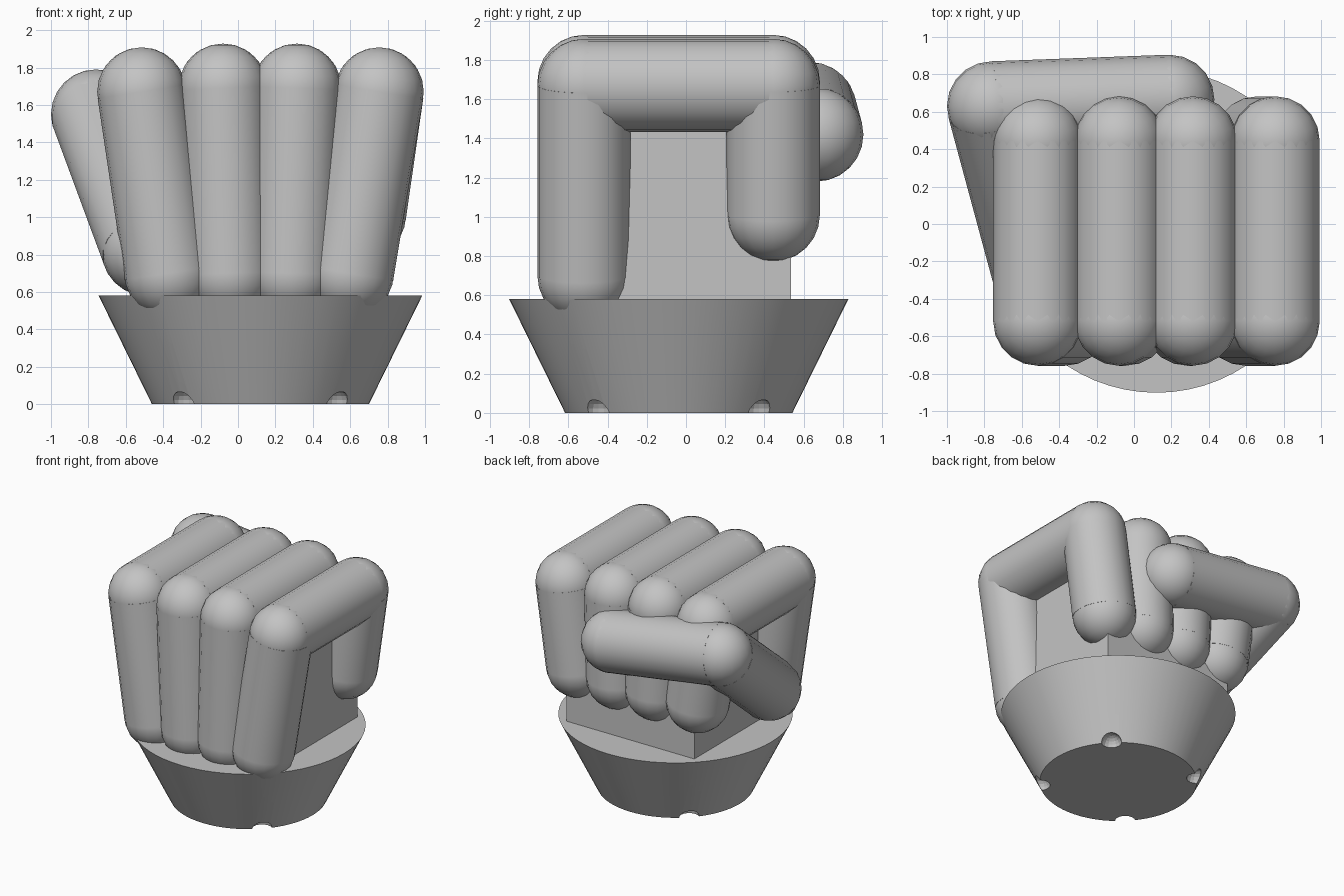
import bpy, bmesh
from math import cos, sin, pi
from mathutils import Vector, Matrix

if "Cube" in bpy.data.objects:
    bpy.data.objects.remove(bpy.data.objects["Cube"], do_unlink=True)

GREY = (0.55, 0.55, 0.55, 1)
mat = bpy.data.materials.new("plain_grey")
mat.use_nodes = True
mat.diffuse_color = GREY
mat.node_tree.nodes["Principled BSDF"].inputs["Base Color"].default_value = GREY


def make(name, bm, smooth=None):
    """Turn a bmesh into an object, optionally smooth shaded."""
    mesh = bpy.data.meshes.new(name)
    bm.to_mesh(mesh)
    bm.free()
    mesh.materials.append(mat)
    ob = bpy.data.objects.new(name, mesh)
    bpy.context.collection.objects.link(ob)
    if smooth:
        bpy.ops.object.select_all(action="DESELECT")
        ob.select_set(True)
        bpy.context.view_layer.objects.active = ob
        bpy.ops.object.shade_smooth_by_angle(angle=smooth)
    return ob


def limb(name, points, r):
    """Jointed limb: a ball at every point, a cylinder between neighbours."""
    bm = bmesh.new()
    points = [Vector(p) for p in points]
    for p in points:
        bmesh.ops.create_uvsphere(bm, u_segments=20, v_segments=12, radius=r,
                                  matrix=Matrix.Translation(p))
    for a, b in zip(points, points[1:]):
        turn = (b - a).to_track_quat("Z", "Y").to_matrix().to_4x4()
        bmesh.ops.create_cone(bm, segments=20, radius1=r, radius2=r,
                              depth=(b - a).length, cap_ends=True,
                              matrix=Matrix.Translation((a + b) / 2) @ turn)
    return make(name, bm, smooth=0.6)


# Tapered bowl base
CENTRE = Vector((0.12, -0.037, 0))
LOW, HIGH, RIM = 0.58, 0.865, 0.58
bm = bmesh.new()
bmesh.ops.create_cone(bm, segments=64, radius1=LOW, radius2=HIGH, depth=RIM,
                      cap_ends=True,
                      matrix=Matrix.Translation(CENTRE + Vector((0, 0, RIM / 2))))
bowl = make("bowl_base", bm, smooth=0.6)

# Four drainage notches around the foot of the bowl
bm = bmesh.new()
for i in range(4):
    a = pi / 4 + i * pi / 2
    spot = CENTRE + Vector((cos(a), sin(a), 0)) * LOW
    bmesh.ops.create_uvsphere(bm, u_segments=16, v_segments=10, radius=0.075,
                              matrix=Matrix.Translation(spot))
cutter = make("notch_cutter", bm)
cutter.hide_render = True
cutter.hide_set(True)
notch = bowl.modifiers.new("notches", "BOOLEAN")
notch.object = cutter
notch.solver = "EXACT"

# Palm block
x0, x1, y0, y1, z0, z1 = -0.45, 0.70, -0.5, 0.535, 0.56, 1.6
bm = bmesh.new()
bmesh.ops.create_cube(bm, size=1)
bmesh.ops.scale(bm, vec=(x1 - x0, y1 - y0, z1 - z0), verts=bm.verts)
bmesh.ops.translate(bm, vec=((x0 + x1) / 2, (y0 + y1) / 2, (z0 + z1) / 2),
                    verts=bm.verts)
make("palm", bm)

# Fingers: root x, knuckle x, tip x, knuckle height
FINGERS = {
    "index_finger": (-0.37, -0.515, -0.42, 1.67),
    "middle_finger": (-0.045, -0.08, -0.05, 1.69),
    "ring_finger": (0.285, 0.315, 0.30, 1.69),
    "little_finger": (0.595, 0.755, 0.66, 1.67),
}
FRONT, BACK = -0.52, 0.445
for name, (root, knuckle, tip, height) in FINGERS.items():
    limb(name, [(root, FRONT, 0.70), (knuckle, FRONT, height),
                (knuckle, BACK, height), (tip, BACK, 1.01)], 0.238)

# Thumb folded across the fingertips
limb("thumb", [(-0.49, -0.37, 0.82), (-0.76, 0.63, 1.55), (0.19, 0.665, 1.42)], 0.24)
